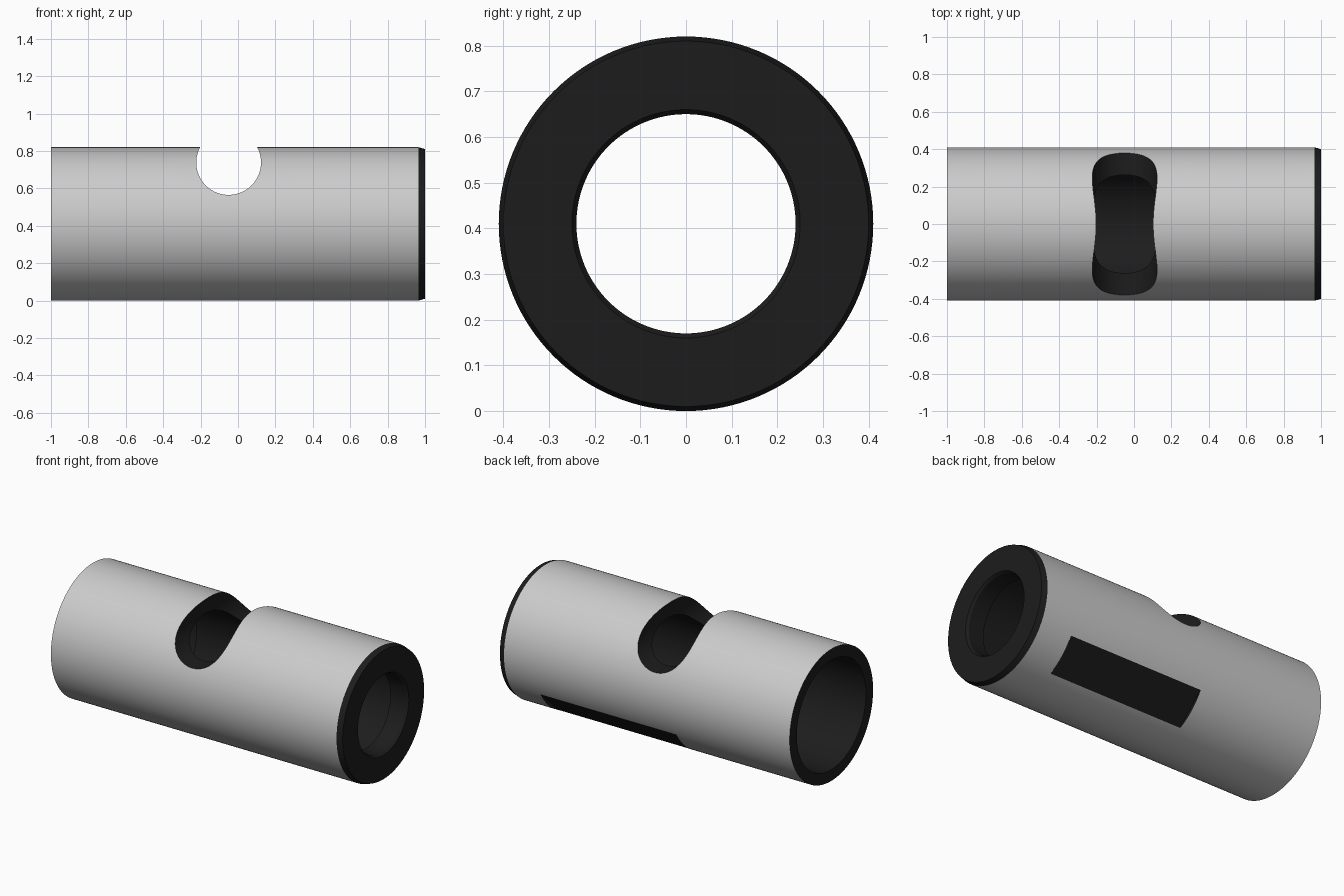
import bpy, bmesh, math
from mathutils import Vector, Matrix

if "Cube" in bpy.data.objects:
    bpy.data.objects.remove(bpy.data.objects["Cube"])

R, ZC = 0.41, 0.41


def material(name, c):
    m = bpy.data.materials.new(name)
    m.diffuse_color = (c, c, c, 1)
    m.use_nodes = True
    m.node_tree.nodes["Principled BSDF"].inputs["Base Color"].default_value = m.diffuse_color
    return m


def bmesh_object(name, bm):
    me = bpy.data.meshes.new(name)
    bmesh.ops.recalc_face_normals(bm, faces=bm.faces[:])
    bm.to_mesh(me)
    bm.free()
    ob = bpy.data.objects.new(name, me)
    bpy.context.collection.objects.link(ob)
    return ob


def lathe(name, profile, segs=128):
    """Closed (x, radius) profile turned around the x axis at height ZC."""
    bm = bmesh.new()
    rings = [[bm.verts.new((x, r * math.cos(2 * math.pi * i / segs),
                            ZC + r * math.sin(2 * math.pi * i / segs)))
              for i in range(segs)] for x, r in profile]
    for a, b in zip(rings, rings[1:] + rings[:1]):
        for i in range(segs):
            j = (i + 1) % segs
            bm.faces.new((a[i], a[j], b[j], b[i]))
    return bmesh_object(name, bm)


def cut(target, cutter):
    mod = target.modifiers.new("cut", 'BOOLEAN')
    mod.operation = 'DIFFERENCE'
    mod.solver = 'EXACT'
    mod.object = cutter
    bpy.context.view_layer.objects.active = target
    bpy.ops.object.modifier_apply(modifier=mod.name)
    bpy.data.objects.remove(cutter)


# Turned sleeve: wide counterbore on the left, main bore, narrow lip on the right
sleeve = lathe("sleeve", [
    (-1.0, R), (0.965, R), (1.0, 0.40),
    (1.0, 0.25), (0.985, 0.24), (0.88, 0.24), (0.88, 0.305),
    (-0.5, 0.305), (-0.5, 0.34), (-1.0, 0.34)])

# Round cross notch through the top
bm = bmesh.new()
bmesh.ops.create_cone(bm, cap_ends=True, segments=96, radius1=0.173, radius2=0.173, depth=1.2,
                      matrix=Matrix.Translation((-0.05, 0, 0.738)) @ Matrix.Rotation(math.pi / 2, 4, 'X'))
cut(sleeve, bmesh_object("notch_cutter", bm))

# Shallow flat on the lower back side
bm = bmesh.new()
flat = (Matrix.Translation((0.285, 0, ZC)) @ Matrix.Rotation(math.radians(-47), 4, 'X')
        @ Matrix.Translation((0, 0.392 + 0.1, 0)) @ Matrix.Diagonal((0.93, 0.2, 0.3, 1)))
bmesh.ops.create_cube(bm, size=1, matrix=flat)
cut(sleeve, bmesh_object("flat_cutter", bm))

# Grey outer skin, near-black machined faces
me = sleeve.data
me.materials.clear()
me.materials.append(material("grey", 0.8))
me.materials.append(material("black", 0.012))
for p in me.polygons:
    radial = Vector((0, p.center.y, p.center.z - ZC))
    outer = radial.length > 0.407 and p.normal.dot(radial.normalized()) > 0.99
    p.material_index = 0 if outer else 1

bpy.ops.object.select_all(action='DESELECT')
sleeve.select_set(True)
bpy.context.view_layer.objects.active = sleeve
bpy.ops.object.shade_smooth_by_angle(angle=math.radians(12))
